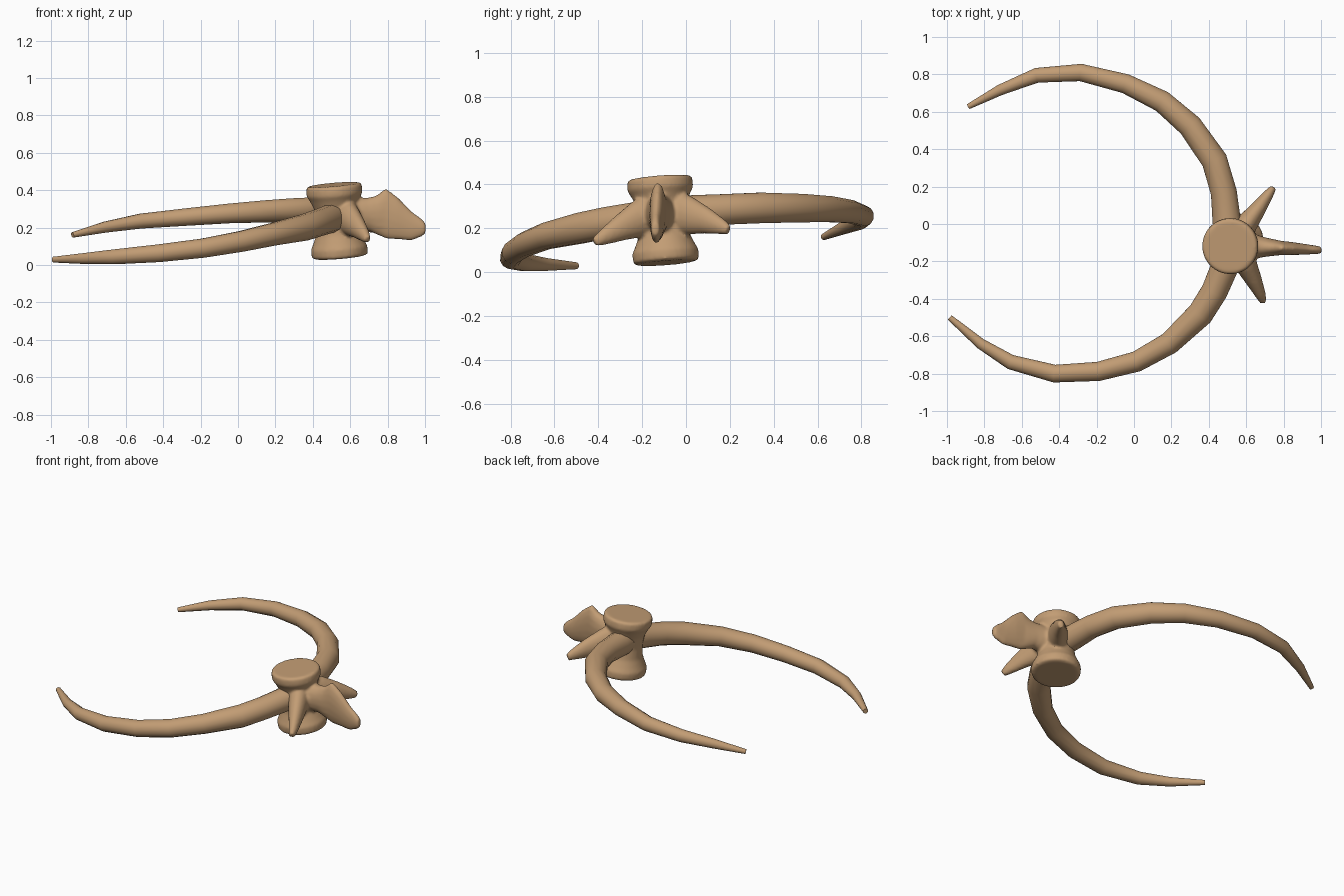
import bpy, bmesh, math
from mathutils import Vector

bone = bpy.data.materials.new("tan bone")
bone.diffuse_color = (0.54, 0.335, 0.175, 1)


def sweep(bm, stations, sides=12, ref=(0, 0, 1), tangent=None):
    """Skin elliptical rings along stations (x, y, z, half_width, half_height)."""
    pts = [Vector(s[:3]) for s in stations]
    rings = []
    for i, s in enumerate(stations):
        t = Vector(tangent) if tangent else pts[min(i + 1, len(pts) - 1)] - pts[max(i - 1, 0)]
        t.normalize()
        side = t.cross(Vector(ref)).normalized()
        up = side.cross(t)
        ring = []
        for k in range(sides):
            a = 2 * math.pi * (k + 0.5) / sides
            ring.append(bm.verts.new(pts[i] + side * s[3] * math.cos(a) + up * s[4] * math.sin(a)))
        rings.append(ring)
    for a, b in zip(rings, rings[1:]):
        for k in range(sides):
            n = (k + 1) % sides
            bm.faces.new((a[k], a[n], b[n], b[k]))
    bm.faces.new(rings[0][::-1])
    bm.faces.new(rings[-1])


def finish(bm, name):
    bmesh.ops.recalc_face_normals(bm, faces=bm.faces)
    for f in bm.faces:
        f.smooth = True
    me = bpy.data.meshes.new(name)
    bm.to_mesh(me)
    bm.free()
    me.materials.append(bone)
    ob = bpy.data.objects.new(name, me)
    bpy.context.collection.objects.link(ob)
    return ob


def smooth_angle(ob, deg):
    bpy.ops.object.select_all(action='DESELECT')
    ob.select_set(True)
    bpy.context.view_layer.objects.active = ob
    bpy.ops.object.shade_smooth_by_angle(angle=math.radians(deg))


# Vertebra: waisted body plus three processes, fused together
bm = bmesh.new()
bottom, top = Vector((0.545, -0.09, 0.042)), Vector((0.512, -0.121, 0.43))
profile = [(0.0, 0.135), (0.02, 0.150), (0.13, 0.152), (0.20, 0.138), (0.32, 0.118),
           (0.5, 0.108), (0.68, 0.115), (0.80, 0.135), (0.87, 0.151), (0.98, 0.149), (1.0, 0.138)]
sweep(bm, [(*bottom.lerp(top, t), r, r) for t, r in profile], 32, ref=(0, 1, 0))

# rear spine: (x, low z, high z, half thickness)
spine = [(0.55, 0.17, 0.37, 0.08), (0.64, 0.18, 0.36, 0.068), (0.70, 0.182, 0.362, 0.053),
         (0.74, 0.163, 0.373, 0.046), (0.79, 0.140, 0.413, 0.038), (0.85, 0.135, 0.368, 0.035),
         (0.93, 0.130, 0.287, 0.027), (0.98, 0.150, 0.250, 0.022), (1.003, 0.168, 0.225, 0.019)]
sweep(bm, [(x, -0.115 - 0.055 * (x - 0.55), (lo + hi) / 2, w, (hi - lo) / 2)
           for x, lo, hi, w in spine], 16, tangent=(1, 0, 0))

# side wings
sweep(bm, [(0.55, -0.07, 0.265, 0.075, 0.12), (0.61, 0.01, 0.258, 0.058, 0.09),
           (0.67, 0.09, 0.235, 0.042, 0.062), (0.72, 0.16, 0.208, 0.028, 0.038),
           (0.745, 0.195, 0.192, 0.018, 0.023)], 16)
sweep(bm, [(0.555, -0.13, 0.265, 0.08, 0.12), (0.60, -0.22, 0.24, 0.06, 0.085),
           (0.64, -0.30, 0.20, 0.045, 0.06), (0.675, -0.375, 0.160, 0.03, 0.038),
           (0.692, -0.418, 0.136, 0.019, 0.022)], 16)
vertebra = finish(bm, "vertebra")
m = vertebra.modifiers.new("fuse", 'REMESH')
m.mode, m.voxel_size, m.use_smooth_shade = 'VOXEL', 0.009, True
m = vertebra.modifiers.new("soften", 'SMOOTH')
m.factor, m.iterations = 0.5, 8

# Ribs: long tapering hoops, (x, y, z, radius)
ribs = {
    "rib_back": [(0.51, -0.08, 0.27, 0.085), (0.495, 0.02, 0.275, 0.078), (0.48, 0.17, 0.286, 0.072),
                 (0.43, 0.34, 0.293, 0.072), (0.30, 0.525, 0.292, 0.067), (0.15, 0.655, 0.287, 0.061),
                 (-0.045, 0.75, 0.276, 0.054), (-0.285, 0.81, 0.256, 0.048), (-0.52, 0.795, 0.235, 0.041),
                 (-0.715, 0.717, 0.202, 0.030), (-0.885, 0.628, 0.161, 0.015)],
    "rib_front": [(0.52, -0.12, 0.26, 0.085), (0.485, -0.23, 0.245, 0.076), (0.43, -0.36, 0.226, 0.073),
                  (0.355, -0.48, 0.201, 0.072), (0.19, -0.637, 0.165, 0.062), (0.015, -0.735, 0.126, 0.057),
                  (-0.19, -0.788, 0.090, 0.053), (-0.425, -0.80, 0.063, 0.049), (-0.66, -0.738, 0.044, 0.041),
                  (-0.82, -0.64, 0.035, 0.030), (-0.985, -0.50, 0.029, 0.016)],
}
for name, path in ribs.items():
    bm = bmesh.new()
    sweep(bm, [(x, y, z, r, r) for x, y, z, r in path], 12)
    smooth_angle(finish(bm, name), 50)
